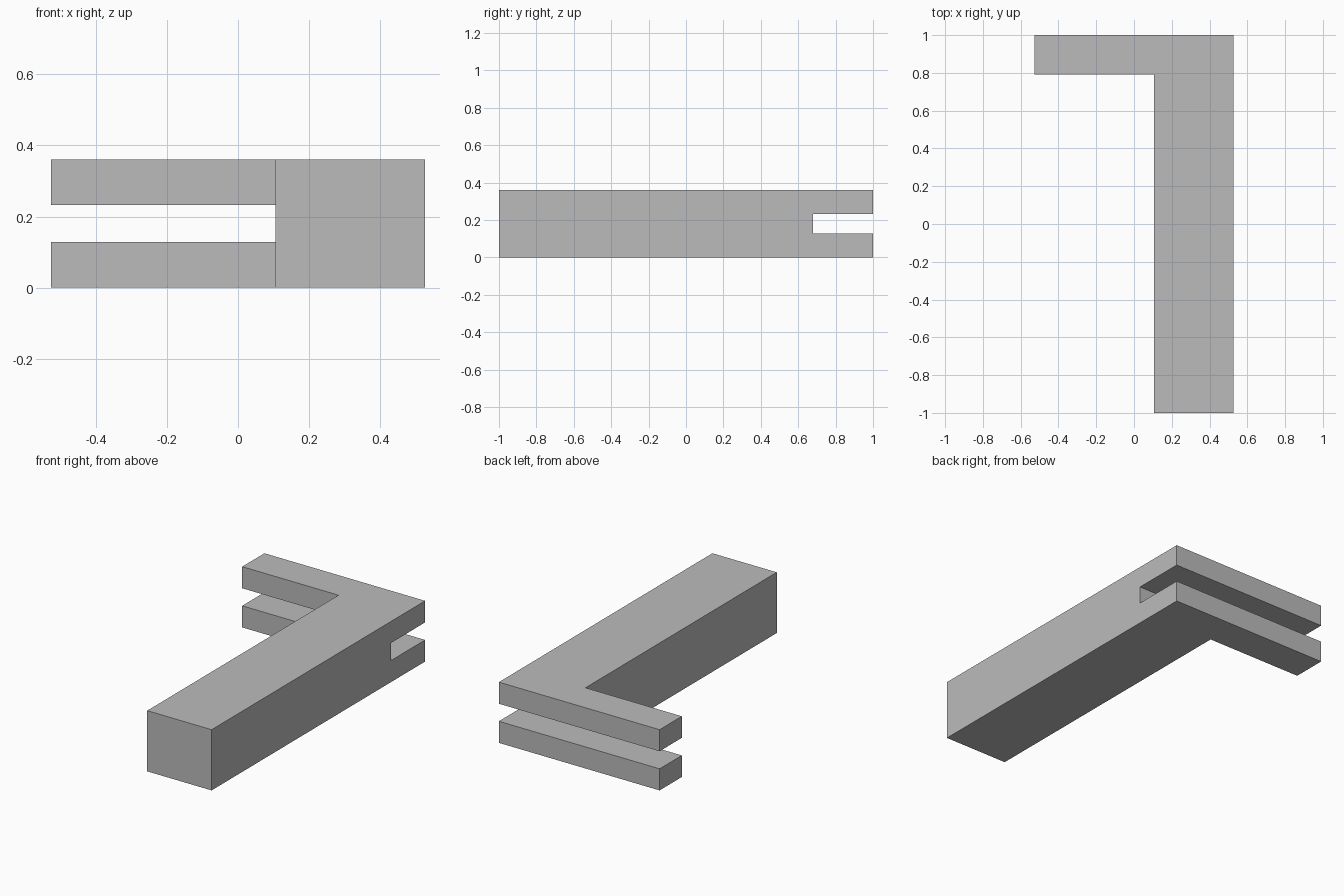
import bpy, bmesh

default = bpy.data.objects.get("Cube")
if default:
    bpy.data.objects.remove(default, do_unlink=True)

GREY = (0.5, 0.5, 0.5, 1)
HEIGHT = 0.36
SLOT_LOW, SLOT_HIGH = 0.128, 0.232

mat = bpy.data.materials.new("plain grey")
mat.use_nodes = True
mat.diffuse_color = GREY
mat.node_tree.nodes["Principled BSDF"].inputs["Base Color"].default_value = GREY


def prism(name, outline, low, high):
    """Extrude a flat outline upward from low to high."""
    bm = bmesh.new()
    face = bm.faces.new([bm.verts.new((x, y, low)) for x, y in outline])
    result = bmesh.ops.extrude_face_region(bm, geom=[face])
    verts = [v for v in result["geom"] if isinstance(v, bmesh.types.BMVert)]
    bmesh.ops.translate(bm, verts=verts, vec=(0, 0, high - low))
    bmesh.ops.recalc_face_normals(bm, faces=bm.faces)
    mesh = bpy.data.meshes.new(name)
    bm.to_mesh(mesh)
    bm.free()
    mesh.materials.append(mat)
    obj = bpy.data.objects.new(name, mesh)
    bpy.context.collection.objects.link(obj)
    return obj


# L-shaped bar: long beam with a thin arm at the back
bracket = prism("slotted_bracket", [
    (0.105, -1), (0.527, -1), (0.527, 1),
    (-0.527, 1), (-0.527, 0.792), (0.105, 0.792)], 0, HEIGHT)

# Horizontal slot, splitting the arm into two prongs and notching the beam
cutter = prism("slot_cutter", [(-1, 0.68), (1, 0.68), (1, 1.2), (-1, 1.2)],
               SLOT_LOW, SLOT_HIGH)
cutter.hide_render = True
slot = bracket.modifiers.new("slot", "BOOLEAN")
slot.operation = "DIFFERENCE"
slot.solver = "EXACT"
slot.object = cutter
bpy.context.view_layer.objects.active = bracket
bpy.ops.object.modifier_apply(modifier=slot.name)
bpy.data.objects.remove(cutter, do_unlink=True)
